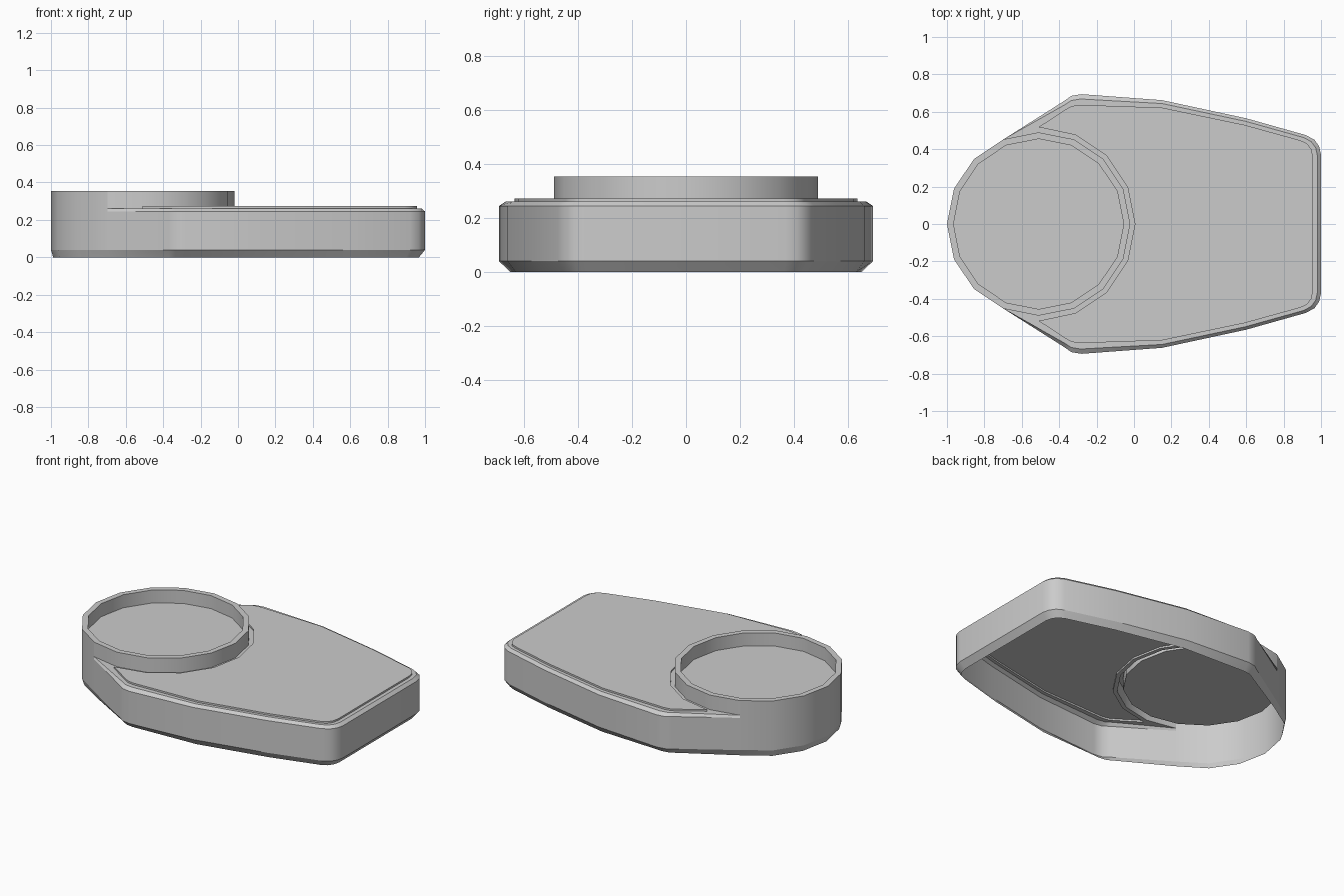
import bpy, bmesh, math

if "Cube" in bpy.data.objects:
    bpy.data.objects.remove(bpy.data.objects["Cube"])

CX, R = -0.51, 0.49


def ring_pt(deg, r=R):
    a = math.radians(deg)
    return (CX + r * math.cos(a), r * math.sin(a))


def lerp(a, b, t):
    return [(p[0] + (q[0] - p[0]) * t, p[1] + (q[1] - p[1]) * t) for p, q in zip(a, b)]


def mirrored(half):
    """Half outline (+y side) to a counter-clockwise run from the -y side."""
    return [(x, -y) for x, y in half] + half[::-1]


def at(loop, z):
    return [(x, y, z) for x, y in loop]


def build(name, strips, cap=None):
    """Strips are lists of stacked sections, each flagged open or closed."""
    bm = bmesh.new()
    for sections, closed in strips:
        rows = [[bm.verts.new(p) for p in s] for s in sections]
        n = len(rows[0])
        for a, b in zip(rows, rows[1:]):
            for i in range(n if closed else n - 1):
                j = (i + 1) % n
                bm.faces.new((a[i], a[j], b[j], b[i]))
    if cap:
        bm.faces.new([bm.verts.new(p) for p in cap])
    bmesh.ops.remove_doubles(bm, verts=bm.verts, dist=0.0005)
    mesh = bpy.data.meshes.new(name)
    bm.to_mesh(mesh)
    bm.free()
    ob = bpy.data.objects.new(name, mesh)
    bpy.context.collection.objects.link(ob)
    bpy.ops.object.select_all(action='DESELECT')
    ob.select_set(True)
    bpy.context.view_layer.objects.active = ob
    bpy.ops.object.shade_smooth_by_angle(angle=math.radians(28))
    return ob


# Half outlines: outer wall and raised top plate, from the round cup to the end
joint = ring_pt(112.5)
outer_half = [joint, (-0.37, 0.66), (-0.335, 0.685), (-0.28, 0.694), (0.15, 0.662),
              (0.6, 0.565), (0.92, 0.475), (0.965, 0.45), (0.99, 0.415), (1.0, 0.37)]
plate_half = [(CX, 0.518), (-0.37, 0.61), (-0.335, 0.63), (-0.29, 0.637), (0.15, 0.622),
              (0.59, 0.53), (0.89, 0.447), (0.925, 0.43), (0.948, 0.40), (0.957, 0.36)]
rim_half = [joint] + lerp(outer_half, plate_half, 0.45)[1:]
foot_half = [ring_pt(112.5, 0.475)] + lerp(outer_half, plate_half, 0.75)[1:]

outer, plate = mirrored(outer_half), mirrored(plate_half)
rim, foot = mirrored(rim_half), mirrored(foot_half)
left = [135, 157.5, 180, 202.5, 225]

# Body wall with the chamfered foot, open underneath
foot_loop = foot + [ring_pt(a, 0.478) for a in left]
wall_loop = outer + [ring_pt(a) for a in left]
build("body_wall", [
    ([at(foot_loop, 0), at(wall_loop, 0.04)], True),
    ([at(outer, 0.04), at(outer, 0.245), at(rim, 0.262)], False)])

# Top plate with the ledge and the groove around the cup
arc = [67.5 - 22.5 * i for i in range(7)]
ledge_out = rim + [ring_pt(a) for a in [90] + arc + [-90]]
plate_arc = [ring_pt(a, 0.515) for a in arc]
ledge_in = plate + [plate[-1]] + plate_arc + [plate[0]]

bm_sections = [at(ledge_out, 0.262), at(ledge_in, 0.262)]
plate_loop = plate + plate_arc
build("top_plate", [([at(plate_loop, 0.262), at(plate_loop, 0.273)], True)],
      at(plate_loop, 0.273))


# Ledge quads collapse to triangles at the plate tips
def build_ledge():
    bm = bmesh.new()
    a = [bm.verts.new(p) for p in bm_sections[0]]
    b = [bm.verts.new(p) for p in bm_sections[1]]
    n = len(a)
    for i in range(n):
        j = (i + 1) % n
        if (b[i].co - b[j].co).length < 1e-5:
            bm.faces.new((a[i], a[j], b[j]))
        else:
            bm.faces.new((a[i], a[j], b[j], b[i]))
    bmesh.ops.remove_doubles(bm, verts=bm.verts, dist=0.0005)
    mesh = bpy.data.meshes.new("ledge")
    bm.to_mesh(mesh)
    bm.free()
    bpy.context.collection.objects.link(bpy.data.objects.new("ledge", mesh))


build_ledge()

# Round cup: outer wall to the foot at the left, to the ledge elsewhere
left_wall = [ring_pt(a) for a in [112.5] + left + [247.5]]
right_wall = [ring_pt(-112.5 + 22.5 * i) for i in range(11)]
full = [ring_pt(22.5 * i) for i in range(16)]
inner = [ring_pt(22.5 * i, 0.455) for i in range(16)]
build("cup_ring", [
    ([at(left_wall, 0.04), at(left_wall, 0.355)], False),
    ([at(right_wall, 0.262), at(right_wall, 0.355)], False),
    ([at(full, 0.355), at(inner, 0.355), at(inner, 0.272)], True)],
    at(inner, 0.272))
